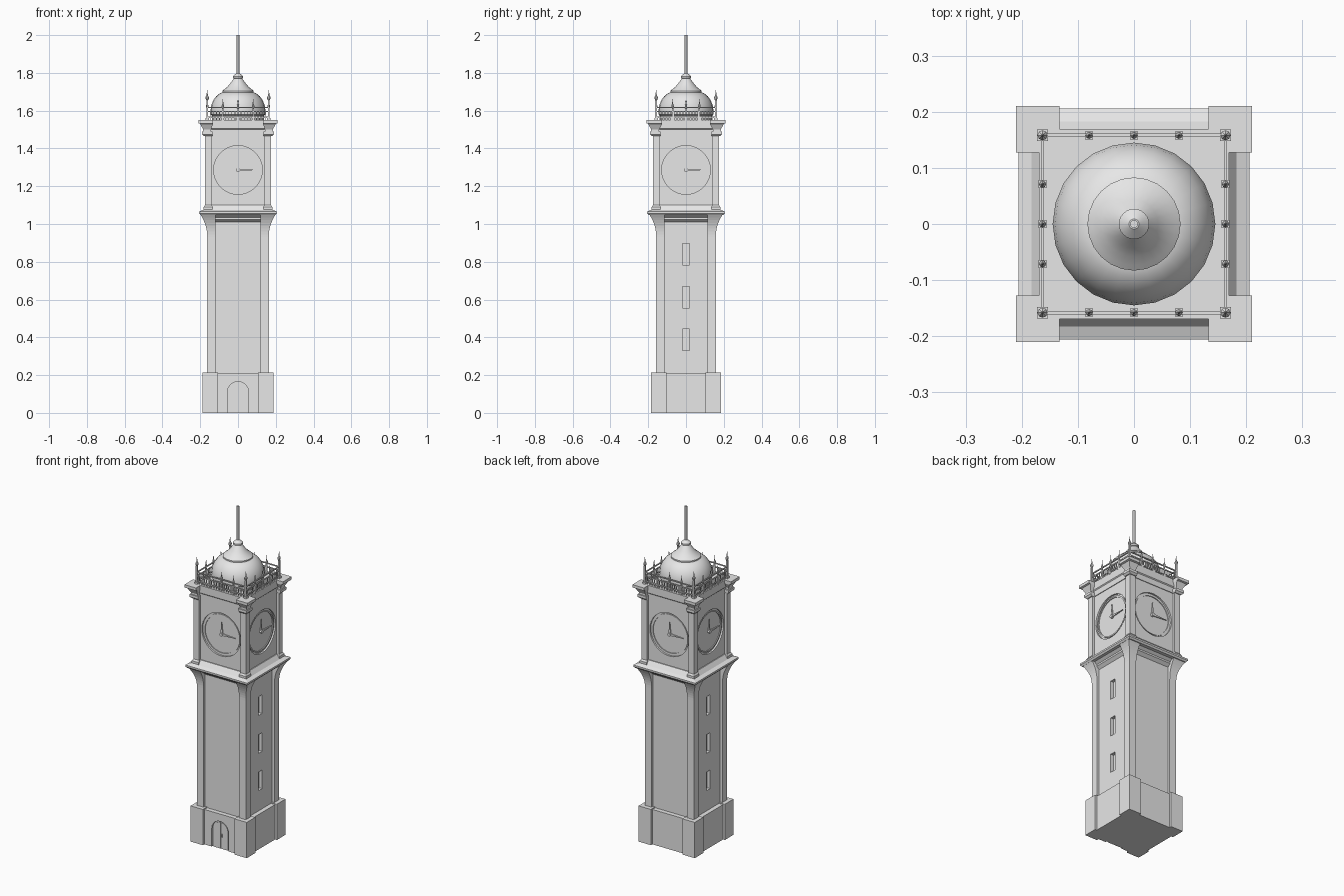
import bpy, bmesh, math
from mathutils import Matrix, Vector

cube = bpy.data.objects.get("Cube")
if cube:
    bpy.data.objects.remove(cube, do_unlink=True)

stone = bpy.data.materials.new("pale_grey_stone")
stone.use_nodes = True
stone.diffuse_color = (0.8, 0.8, 0.8, 1)
stone.node_tree.nodes["Principled BSDF"].inputs["Base Color"].default_value = (0.8, 0.8, 0.8, 1)


def finish(name, bm, smooth=False):
    """Turn a bmesh into a named object."""
    bmesh.ops.recalc_face_normals(bm, faces=bm.faces)
    mesh = bpy.data.meshes.new(name)
    bm.to_mesh(mesh)
    bm.free()
    mesh.materials.append(stone)
    obj = bpy.data.objects.new(name, mesh)
    bpy.context.collection.objects.link(obj)
    if smooth:
        bpy.ops.object.select_all(action='DESELECT')
        obj.select_set(True)
        bpy.context.view_layer.objects.active = obj
        bpy.ops.object.shade_smooth_by_angle(angle=math.radians(35))
    return obj


def loft(bm, sections, sx=1, sy=1):
    """Stack rectangular sections (x0, x1, y0, y1, z)."""
    rings = []
    for x0, x1, y0, y1, z in sections:
        rings.append([bm.verts.new((x * sx, y * sy, z))
                      for x, y in ((x0, y0), (x1, y0), (x1, y1), (x0, y1))])
    for a, b in zip(rings, rings[1:]):
        for i in range(4):
            j = (i + 1) % 4
            bm.faces.new((a[i], a[j], b[j], b[i]))
    bm.faces.new(rings[0])
    bm.faces.new(rings[-1])


def box(bm, x0, x1, y0, y1, z0, z1):
    loft(bm, [(x0, x1, y0, y1, z0), (x0, x1, y0, y1, z1)])


def stack(name, profile):
    """Centred block from (half x, half y, z) steps."""
    bm = bmesh.new()
    loft(bm, [(-x, x, -y, y, z) for x, y, z in profile])
    return finish(name, bm)


def corners(name, profile):
    """Four mirrored corner pieces from (inner x, outer x, inner y, outer y, z)."""
    bm = bmesh.new()
    for sx in (-1, 1):
        for sy in (-1, 1):
            loft(bm, profile, sx, sy)
    return finish(name, bm)


def lathe(bm, profile, x=0, y=0, sides=24):
    rings = [[bm.verts.new((x + r * math.cos(math.tau * i / sides),
                            y + r * math.sin(math.tau * i / sides), z))
              for i in range(sides)] for r, z in profile]
    for a, b in zip(rings, rings[1:]):
        for i in range(sides):
            j = (i + 1) % sides
            bm.faces.new((a[i], a[j], b[j], b[i]))
    bm.faces.new(rings[0])
    bm.faces.new(rings[-1])


def plate(bm, outline, y0, y1):
    """Extrude an x, z outline along y."""
    a = [bm.verts.new((x, y0, z)) for x, z in outline]
    b = [bm.verts.new((x, y1, z)) for x, z in outline]
    for i in range(len(a)):
        j = (i + 1) % len(a)
        bm.faces.new((a[i], a[j], b[j], b[i]))
    bm.faces.new(a)
    bm.faces.new(b)


def circle(r, z, n=32):
    return [(r * math.cos(math.tau * i / n), z + r * math.sin(math.tau * i / n)) for i in range(n)]


def arch(w, spring, n=10):
    return [(w, -0.01)] + [(w * math.cos(math.pi * i / n), spring + w * math.sin(math.pi * i / n))
                           for i in range(n + 1)] + [(-w, -0.01)]


def carve(obj, bm):
    """Cut a shape out of a part and keep the result."""
    cutter = finish("cutter", bm)
    mod = obj.modifiers.new("cut", 'BOOLEAN')
    mod.object, mod.operation, mod.solver = cutter, 'DIFFERENCE', 'EXACT'
    graph = bpy.context.evaluated_depsgraph_get()
    mesh = bpy.data.meshes.new_from_object(obj.evaluated_get(graph))
    obj.modifiers.clear()
    obj.data = mesh
    bpy.data.objects.remove(cutter, do_unlink=True)


# Base with corner blocks and an arched door
base = stack("base_wall", [(0.175, 0.17, 0), (0.175, 0.17, 0.21)])
bm = bmesh.new()
plate(bm, arch(0.056, 0.11), -0.2, -0.158)
carve(base, bm)
bm = bmesh.new()
for side in (-1, 1):
    half = [(side * max(x, 0.001), max(z, 0)) for x, z in arch(0.048, 0.11) if x > -0.001]
    half.append((side * 0.001, 0))
    plate(bm, half, -0.164, -0.156)
box(bm, 0.006, 0.012, -0.17, -0.163, 0.07, 0.09)
finish("door", bm)
corners("base_corner_blocks", [(0.105, 0.187, 0.102, 0.184, z) for z in (0, 0.215)])

# Shaft with slit windows
shaft = stack("shaft_wall", [(0.148, 0.143, 0.2), (0.148, 0.143, 1.06)])
bm = bmesh.new()
for z in (0.387, 0.612, 0.84):
    for s in (-1, 1):
        box(bm, s * 0.148 - 0.02, s * 0.148 + 0.02, -0.018, 0.018, z - 0.056, z + 0.056)
carve(shaft, bm)

# Corner pilasters that sweep outward under the ledge
sweep = [(0.118, 0.163, 0.114, 0.158, 0.2)]
for i in range(9):
    t = i / 8
    out = 0.036 * t ** 2.2
    sweep.append((0.118, 0.163 + out, 0.114, 0.158 + out, 0.93 + 0.12 * t))
corners("shaft_pilasters", sweep)

# Ledge between shaft and clock stage
stack("ledge_corbel", [(0.148, 0.143, 1.01), (0.165, 0.162, 1.025), (0.165, 0.162, 1.035),
                       (0.185, 0.182, 1.05)])
stack("ledge", [(0.198, 0.198, 1.047), (0.206, 0.206, 1.056), (0.206, 0.206, 1.066),
                (0.183, 0.183, 1.075), (0.165, 0.165, 1.10)])

# Clock stage with a round recess on each side
stage = stack("clock_stage_wall", [(0.16, 0.16, 1.07), (0.16, 0.16, 1.55)])
dial_z = 1.286
cut, ring, hands = bmesh.new(), bmesh.new(), bmesh.new()
for k in range(4):
    turn = Matrix.Rotation(k * math.pi / 2, 4, 'Z')
    for target, kind in ((cut, "cut"), (ring, "ring"), (hands, "hands")):
        before = set(target.verts)
        if kind == "cut":
            plate(target, circle(0.129, dial_z), -0.2, -0.15)
        elif kind == "ring":
            # Thin raised rim inside the recess
            loops = [[target.verts.new((x, y, z)) for x, z in circle(r, dial_z)]
                     for r, y in ((0.12, -0.149), (0.12, -0.155), (0.112, -0.155), (0.112, -0.149))]
            for a, b in zip(loops, loops[1:]):
                for i in range(len(a)):
                    j = (i + 1) % len(a)
                    target.faces.new((a[i], a[j], b[j], b[i]))
        else:
            plate(target, circle(0.01, dial_z, 12), -0.163, -0.149)
            plate(target, [(-0.008, dial_z), (0.008, dial_z), (0, dial_z + 0.075)], -0.157, -0.152)
            plate(target, [(0, dial_z - 0.007), (0.095, dial_z), (0, dial_z + 0.007)], -0.16, -0.154)
        bmesh.ops.transform(target, matrix=turn, verts=[v for v in target.verts if v not in before])
carve(stage, cut)
finish("dial_rims", ring)
finish("clock_hands", hands)

# Corner piers with plinths and flared capitals
corners("clock_piers", [(0.138, 0.175, 0.138, 0.175, z) for z in (1.07, 1.48)])
corners("pier_plinths", [(0.134, 0.182, 0.134, 0.182, 1.07), (0.134, 0.182, 0.134, 0.182, 1.09),
                         (0.138, 0.175, 0.138, 0.175, 1.10)])
corners("pier_collars", [(0.136, 0.18, 0.136, 0.18, 1.465), (0.134, 0.19, 0.134, 0.19, 1.475),
                         (0.134, 0.19, 0.134, 0.19, 1.49)])
corners("pier_capitals", [(0.142, 0.184, 0.142, 0.184, 1.488), (0.142, 0.184, 0.142, 0.184, 1.5),
                          (0.133, 0.2, 0.127, 0.2, 1.53), (0.133, 0.21, 0.127, 0.21, 1.533),
                          (0.133, 0.21, 0.127, 0.21, 1.55)])
stack("entablature", [(0.164, 0.164, 1.467), (0.164, 0.164, 1.5), (0.169, 0.169, 1.505),
                      (0.169, 0.169, 1.55)])

# Roof railing: posts with spiked finials, rails and balusters
RX, RY = 0.163, 0.158
posts, bars = bmesh.new(), bmesh.new()


def post(x, y, w, top):
    box(posts, x - w, x + w, y - w, y + w, 1.545, 1.56)
    box(posts, x - w / 2, x + w / 2, y - w / 2, y + w / 2, 1.56, top - 0.055)
    lathe(posts, [(w * 0.5, top - 0.055), (w * 0.9, top - 0.045), (w * 0.9, top - 0.038),
                  (w * 0.35, top - 0.028), (0.0006, top)], x, y, 8)


for s in (-1, 1):
    for e in (-1, 1):
        post(s * RX, e * RY, 0.01, 1.71)
    for k in (-1, 0, 1):
        post(k * 0.08, s * RY, 0.007, 1.665)
        post(s * RX, k * 0.071, 0.007, 1.665)
    for z in (1.565, 1.595, 1.617):
        box(bars, -RX, RX, s * RY - 0.003, s * RY + 0.003, z - 0.003, z + 0.003)
        box(bars, s * RX - 0.003, s * RX + 0.003, -RY, RY, z - 0.003, z + 0.003)
    for i in range(-9, 10):
        for x, y in ((i * RX / 10, s * RY), (s * RX, i * RY / 10)):
            box(bars, x - 0.002, x + 0.002, y - 0.002, y + 0.002, 1.55, 1.595)
finish("railing_posts", posts)
finish("railing_bars", bars)

# Dome, bell-shaped cap and spire
bm = bmesh.new()
lathe(bm, [(0.138, 1.545), (0.138, 1.575), (0.145, 1.58), (0.145, 1.605), (0.141, 1.63),
           (0.131, 1.655), (0.115, 1.677), (0.097, 1.691), (0.076, 1.70)])
finish("dome", bm, True)
bm = bmesh.new()
lathe(bm, [(0.083, 1.695), (0.083, 1.705), (0.074, 1.712), (0.058, 1.725), (0.043, 1.742),
           (0.03, 1.76), (0.022, 1.77), (0.027, 1.773), (0.027, 1.782), (0.018, 1.79), (0.009, 1.798)])
finish("dome_cap", bm, True)
bm = bmesh.new()
lathe(bm, [(0.007, 1.79), (0.007, 2.0)], sides=12)
finish("spire", bm, True)
